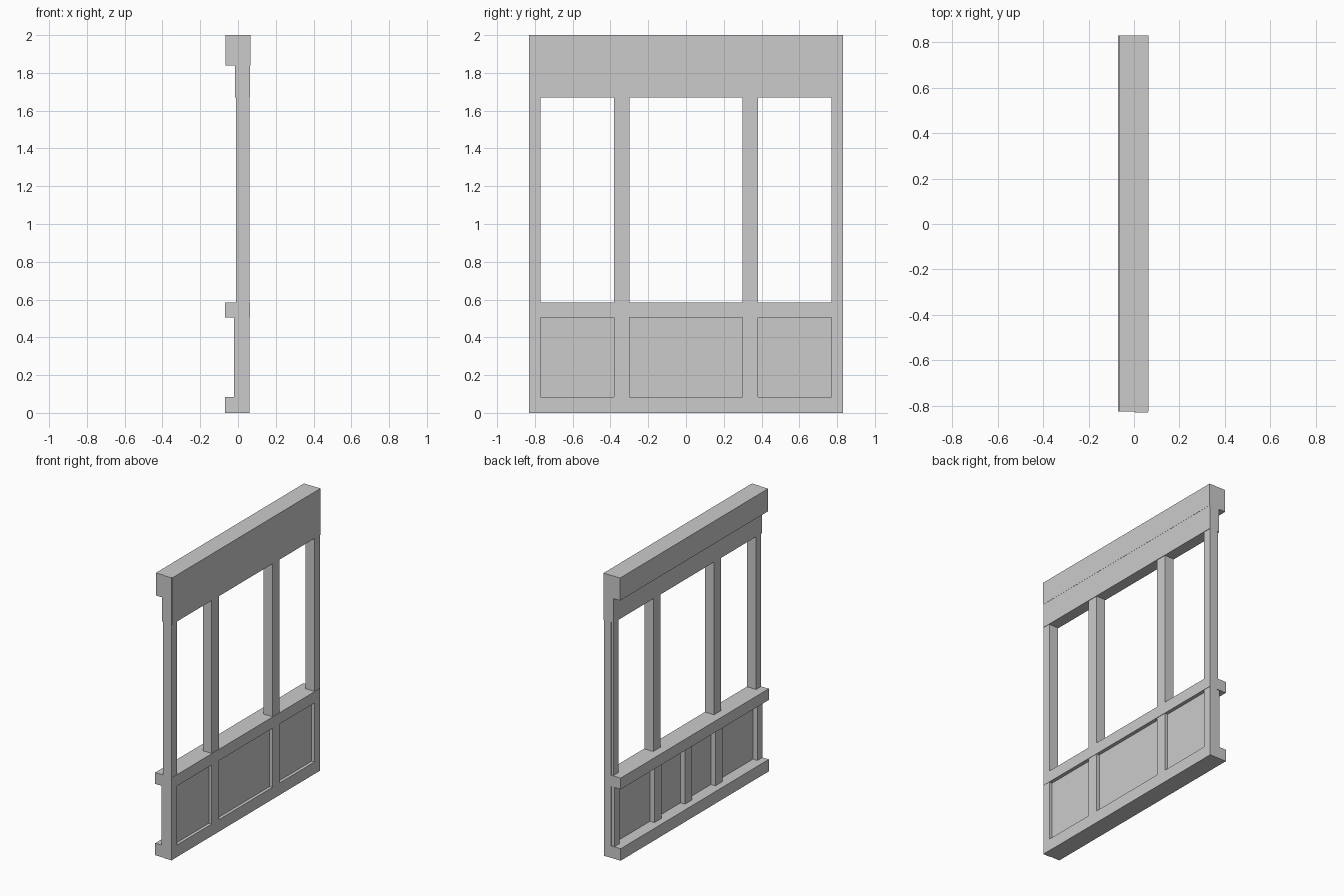
import bpy

cube = bpy.data.objects.get("Cube")
if cube:
    bpy.data.objects.remove(cube, do_unlink=True)

grey = bpy.data.materials.new("plain grey")
grey.use_nodes = True
colour = (0.6, 0.6, 0.6, 1)
grey.diffuse_color = colour
grey.node_tree.nodes["Principled BSDF"].inputs["Base Color"].default_value = colour


def box(name, x, y, z):
    """Add a box spanning the given (low, high) ranges."""
    spans = (x, y, z)
    bpy.ops.mesh.primitive_cube_add(size=1, location=[(a + b) / 2 for a, b in spans])
    obj = bpy.context.object
    obj.name = name
    obj.scale = [b - a for a, b in spans]
    bpy.ops.object.transform_apply(location=False, rotation=False, scale=True)
    obj.data.materials.append(grey)
    return obj


END = 0.83
full = (-END + 0.004, END)

# Horizontal members, stepped out towards the -x side
box("top_beam", (-0.065, 0.065), full, (1.84, 2.0))
box("lintel", (-0.015, 0.064), full, (1.67, 1.84))
box("sill", (-0.07, 0.063), full, (0.505, 0.585))
box("base_rail", (-0.07, 0.06), full, (0, 0.085))

# Thin wall panel below the sill, recessed on both sides
box("lower_panel", (0.015, 0.038), (-0.8, 0.8), (0.04, 0.55))

# Full-height end posts
box("front_end_post", (0.005, 0.061), (-END, -0.77), (0, 2.0))
box("rear_end_post", (0.005, 0.061), (0.77, END), (0, 1.9))

# Window mullions, lower studs and end trim on both halves
for side, label in ((-1, "front"), (1, "rear")):
    inner = sorted((side * 0.3, side * 0.38))
    outer = sorted((side * 0.77, side * 0.826))
    box(label + "_mullion", (-0.01, 0.06), inner, (0.55, 1.7))
    box(label + "_stud", (-0.02, 0.06), inner, (0.04, 0.55))
    box(label + "_end_trim", (-0.01, 0.03), outer, (0.55, 1.7))
    box(label + "_end_stud", (-0.02, 0.03), outer, (0.04, 0.55))

# Extra stud in the middle, only on the -x side
box("middle_stud", (-0.02, 0.02), (-0.04, 0.04), (0.04, 0.55))
